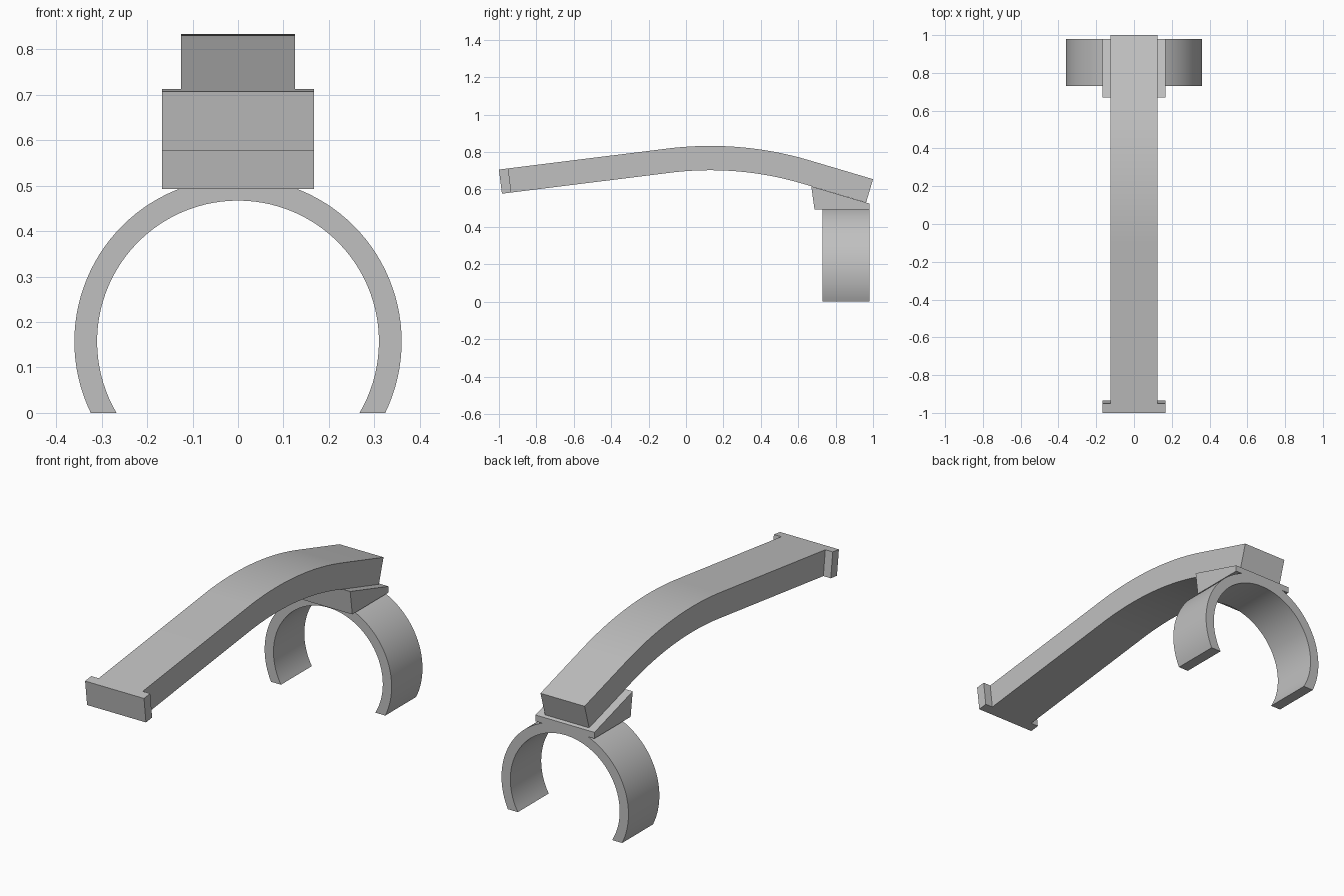
import bpy
import bmesh
from math import sin, cos, asin, pi, radians
from mathutils import Vector

cube = bpy.data.objects.get("Cube")
if cube:
    bpy.data.objects.remove(cube, do_unlink=True)

grey = bpy.data.materials.new("plain grey")
grey.use_nodes = True
colour = (0.53, 0.53, 0.53, 1)
grey.diffuse_color = colour
grey.node_tree.nodes["Principled BSDF"].inputs["Base Color"].default_value = colour


def strip_solid(name, pairs, place, low, high):
    """Solid whose section is a strip of (inner, outer) points, swept from low to high."""
    bm = bmesh.new()
    rings = []
    for inner, outer in pairs:
        corners = [(inner, low), (outer, low), (outer, high), (inner, high)]
        rings.append([bm.verts.new(place(p, d)) for p, d in corners])
    for a, b in zip(rings, rings[1:]):
        for i in range(4):
            j = (i + 1) % 4
            bm.faces.new((a[i], a[j], b[j], b[i]))
    bm.faces.new(rings[0])
    bm.faces.new(rings[-1])
    bmesh.ops.recalc_face_normals(bm, faces=bm.faces)
    mesh = bpy.data.meshes.new(name)
    bm.to_mesh(mesh)
    bm.free()
    obj = bpy.data.objects.new(name, mesh)
    bpy.context.collection.objects.link(obj)
    mesh.materials.append(grey)
    bpy.ops.object.select_all(action="DESELECT")
    obj.select_set(True)
    bpy.context.view_layer.objects.active = obj
    bpy.ops.object.shade_smooth_by_angle(angle=radians(30))
    return obj


def side_profile(p, x):
    return (x, p[0], p[1])


def front_profile(p, y):
    return (p[0], y, p[1])


# Curved arm: straight front, arc over the crest, straight sloping back
THICK = 0.13
RADIUS = 1.86
CENTRE = Vector((0.13, 0.833 - RADIUS))
FRONT, BACK = radians(-7.1), radians(16.5)
HALF_ARM, HALF_WIDE = 0.125, 0.167


def arm_pair(angle, end_y=None):
    normal = Vector((sin(angle), cos(angle)))
    top = CENTRE + RADIUS * normal
    if end_y is not None:
        along = Vector((cos(angle), -sin(angle)))
        top += along * (end_y - top.x) / along.x
    return top - THICK * normal, top


STEPS = 32
arc = [arm_pair(FRONT + (BACK - FRONT) * i / STEPS) for i in range(STEPS + 1)]
arm = [arm_pair(FRONT, -1)] + arc + [arm_pair(BACK, 1)]
strip_solid("curved_arm", arm, side_profile, -HALF_ARM, HALF_ARM)

# Wide plate across the front end
plate = [arm_pair(FRONT, -1), arm_pair(FRONT, -0.95)]
strip_solid("end_plate", plate, side_profile, -HALF_WIDE, HALF_WIDE)

# Wedge that seats the arm on the clip
wedge = [((0.687, 0.493), (0.67, 0.617)), ((0.98, 0.493), (0.98, 0.525))]
strip_solid("wedge_mount", wedge, side_profile, -HALF_WIDE, HALF_WIDE)

# Open ring clip, cut flat at the ground
CLIP_Z = 0.157


def clip_point(radius, t):
    start = -asin(CLIP_Z / radius)
    angle = start + (pi - 2 * start) * t
    return radius * cos(angle), CLIP_Z + radius * sin(angle)


clip = [(clip_point(0.31, i / 72), clip_point(0.36, i / 72)) for i in range(73)]
strip_solid("ring_clip", clip, front_profile, 0.73, 0.98)
